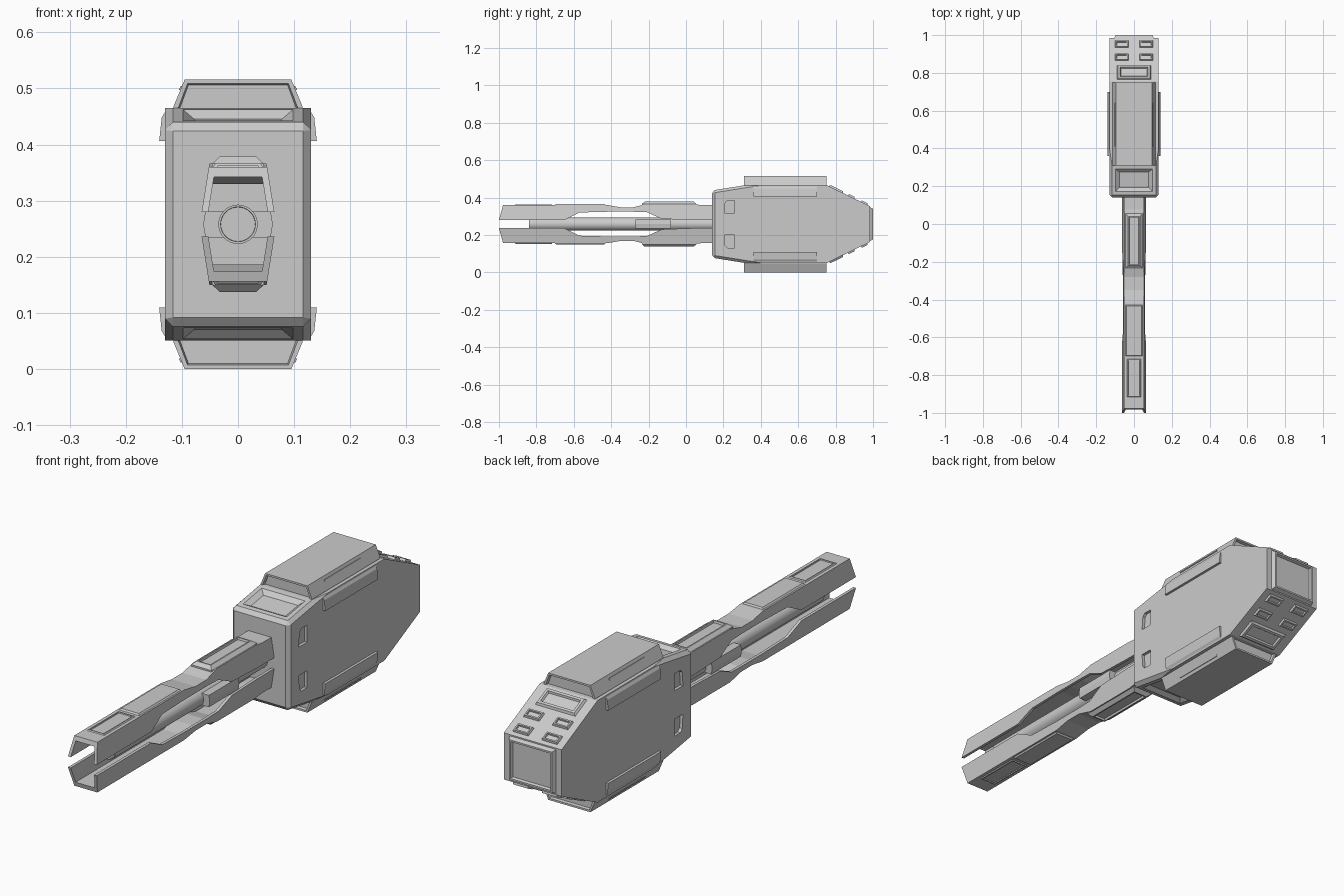
import bpy, bmesh, math
from mathutils import Matrix, Vector

if "Cube" in bpy.data.objects:
    bpy.data.objects.remove(bpy.data.objects["Cube"])

C = 0.258  # height of the horizontal symmetry plane; parts use z relative to it


def finish(name, bm, mirror=(False, False, False)):
    bmesh.ops.recalc_face_normals(bm, faces=bm.faces)
    me = bpy.data.meshes.new(name)
    bm.to_mesh(me)
    bm.free()
    ob = bpy.data.objects.new(name, me)
    ob.location.z = C
    bpy.context.collection.objects.link(ob)
    if any(mirror):
        m = ob.modifiers.new("mirror", 'MIRROR')
        m.use_axis = mirror
        m.use_mirror_merge = False
    return ob


def loft(bm, rings):
    """Closed rings of points joined into a capped solid."""
    vs = [[bm.verts.new(p) for p in r] for r in rings]
    n = len(vs[0])
    for a, b in zip(vs, vs[1:]):
        for i in range(n):
            bm.faces.new((a[i], a[(i + 1) % n], b[(i + 1) % n], b[i]))
    bm.faces.new(vs[0][::-1])
    bm.faces.new(vs[-1])
    bmesh.ops.recalc_face_normals(bm, faces=bm.faces)


def recess(bm, faces, border, wall, depth):
    for f in faces:
        bmesh.ops.inset_region(bm, faces=[f], thickness=border)
        bmesh.ops.inset_region(bm, faces=[f], thickness=wall, depth=-depth)


def panel(name, pos, w, l, h, angle=0, taper=0.004, frame=None, mirror=(False, False, True)):
    """Raised tapered plate, optionally with a framed recess in its top."""
    bm = bmesh.new()
    rings = []
    for z, t in ((-0.01, 0), (0, 0), (h, taper)):
        x, y = w / 2 - t, l / 2 - t
        rings.append([(-x, -y, z), (x, -y, z), (x, y, z), (-x, y, z)])
    loft(bm, rings)
    if frame:
        top = max(bm.faces, key=lambda f: f.calc_center_median().z)
        recess(bm, [top], *frame)
    bm.transform(Matrix.Translation(pos) @ Matrix.Rotation(angle, 4, 'X'))
    return finish(name, bm, mirror)


def extrude_y(bm, section, y0, y1):
    loft(bm, [[(x, y, z) for x, z in section] for y in (y0, y1)])


# Main housing: side profile extruded across, chamfered nose, recessed slopes
half = [(0.14, 0.180), (0.31, 0.207), (0.755, 0.207), (0.985, 0.095)]
prof = half + [(y, -z) for y, z in reversed(half)]
bm = bmesh.new()
loft(bm, [[(x, y, z) for y, z in prof] for x in (-0.13, 0.13)])
nose = [e for e in bm.edges if all(v.co.y < 0.32 for v in e.verts)
        and not all(v.co.y > 0.3 for v in e.verts)]
bmesh.ops.bevel(bm, geom=nose, offset=0.014, segments=1, affect='EDGES')
bmesh.ops.recalc_face_normals(bm, faces=bm.faces)
slopes = [f for f in bm.faces if abs(f.normal.z) > 0.9
          and f.calc_center_median().y < 0.3 and f.calc_area() > 0.01]
recess(bm, slopes, 0.026, 0.028, 0.014)
housing = finish("housing", bm)

# Small side windows cut into the housing
bm = bmesh.new()
win = [(0.205, 0.058), (0.21, 0.115), (0.222, 0.127), (0.258, 0.127), (0.258, 0.058)]
loft(bm, [[(x, y, z) for y, z in win] for x in (0.118, 0.15)])
cutter = finish("window_cutter", bm, (True, False, True))
cutter.hide_render = True
cutter.hide_viewport = False
cutter.display_type = 'WIRE'
b = housing.modifiers.new("windows", 'BOOLEAN')
b.operation = 'DIFFERENCE'
b.object = cutter

# Upper and lower pods with recessed ends
bm = bmesh.new()
extrude_y(bm, [(-0.115, 0.2), (0.115, 0.2), (0.115, 0.21), (0.095, 0.258), (-0.095, 0.258), (-0.115, 0.21)],
          0.31, 0.75)
recess(bm, [f for f in bm.faces if abs(f.normal.y) > 0.9], 0.009, 0.003, 0.012)
finish("pod", bm, (False, False, True))

# Thin strips along the pod sides
bm = bmesh.new()
extrude_y(bm, [(0.095, 0.239), (0.1055, 0.239), (0.1025, 0.246), (0.095, 0.246)], 0.41, 0.64)
finish("pod_strip", bm, (True, False, True))

# Side rails
bm = bmesh.new()
extrude_y(bm, [(0.12, 0.148), (0.1405, 0.148), (0.136, 0.19), (0.13, 0.2), (0.12, 0.2)], 0.36, 0.70)
finish("side_rail", bm, (True, False, True))

# Rear slope: access panel and small vents
slope = math.atan2(-0.112, 0.23)


def on_slope(x, y):
    return (x, y, 0.207 + (y - 0.755) * math.tan(slope))


panel("rear_slope_panel", on_slope(0, 0.802), 0.18, 0.085, 0.009, slope, 0.006, (0.014, 0.006, 0.008))
for i, y in enumerate((0.883, 0.952)):
    panel(f"rear_vent_{i + 1}", on_slope(0.065, y), 0.07, 0.04, 0.009, slope, 0.003,
          (0.008, 0.002, 0.007), (True, False, True))

# Rear end plate
panel("rear_plate", (0, 0.984, 0), 0.21, 0.18, 0.016, -math.pi / 2, 0.008,
      (0.01, 0.006, 0.01), (False, False, False))

# Long channel rails: U section lofted along y (y, top z, wall bottom z)
stations = [(-1.0, 0.102, 0.022), (-0.65, 0.102, 0.022), (-0.57, 0.102, 0.062), (-0.42, 0.102, 0.066),
            (-0.35, 0.090, 0.066), (-0.28, 0.090, 0.066), (-0.21, 0.108, 0.064), (-0.13, 0.108, 0.028),
            (0.03, 0.108, 0.022), (0.08, 0.102, 0.022), (0.16, 0.102, 0.022)]


def u_section(y, zt, zb):
    side = lambda z: 0.052 + (0.102 - z) * 0.16
    tip = 0.022 if y < -0.99 else 0  # raked muzzle end
    zi = zt - 0.018
    right = [(side(zb) - 0.012, y, zb), (side(zb), y, zb), (side(zt), y + tip, zt)]
    inner = (side(zi) - 0.012, y + tip * 0.8, zi)
    flip = lambda p: (-p[0], p[1], p[2])
    return right + [flip(p) for p in reversed(right)] + [flip(inner), inner]


bm = bmesh.new()
loft(bm, [u_section(*s) for s in stations])
finish("channel_rail", bm, (False, False, True))

# Plates on the channel rails
panel("muzzle_plate", (0, -0.815, 0.102), 0.076, 0.2, 0.004, 0, 0.003, (0.006, 0.002, 0.005))
panel("middle_plate", (0, -0.565, 0.102), 0.09, 0.27, 0.006, 0, 0.005)
panel("breech_plate", (0, -0.09, 0.108), 0.092, 0.29, 0.013, 0, 0.014, (0.008, 0.003, 0.008))

# Inner barrel with a shallow bore
bm = bmesh.new()
N = 32
loft(bm, [[(0.035 * math.cos(2 * math.pi * i / N), y, 0.035 * math.sin(2 * math.pi * i / N))
           for i in range(N)] for y in (-0.84, 0.16)])
recess(bm, [min(bm.faces, key=lambda f: f.calc_center_median().y)], 0.004, 0.0005, 0.01)
barrel = finish("inner_barrel", bm)
bpy.context.view_layer.objects.active = barrel
barrel.select_set(True)
bpy.ops.object.shade_smooth_by_angle(angle=math.radians(30))
barrel.select_set(False)

# Collar between the rails
bm = bmesh.new()
extrude_y(bm, [(-0.058, -0.024), (0.058, -0.024), (0.062, 0), (0.058, 0.024), (-0.058, 0.024), (-0.062, 0)],
          -0.27, -0.08)
finish("barrel_collar", bm)
